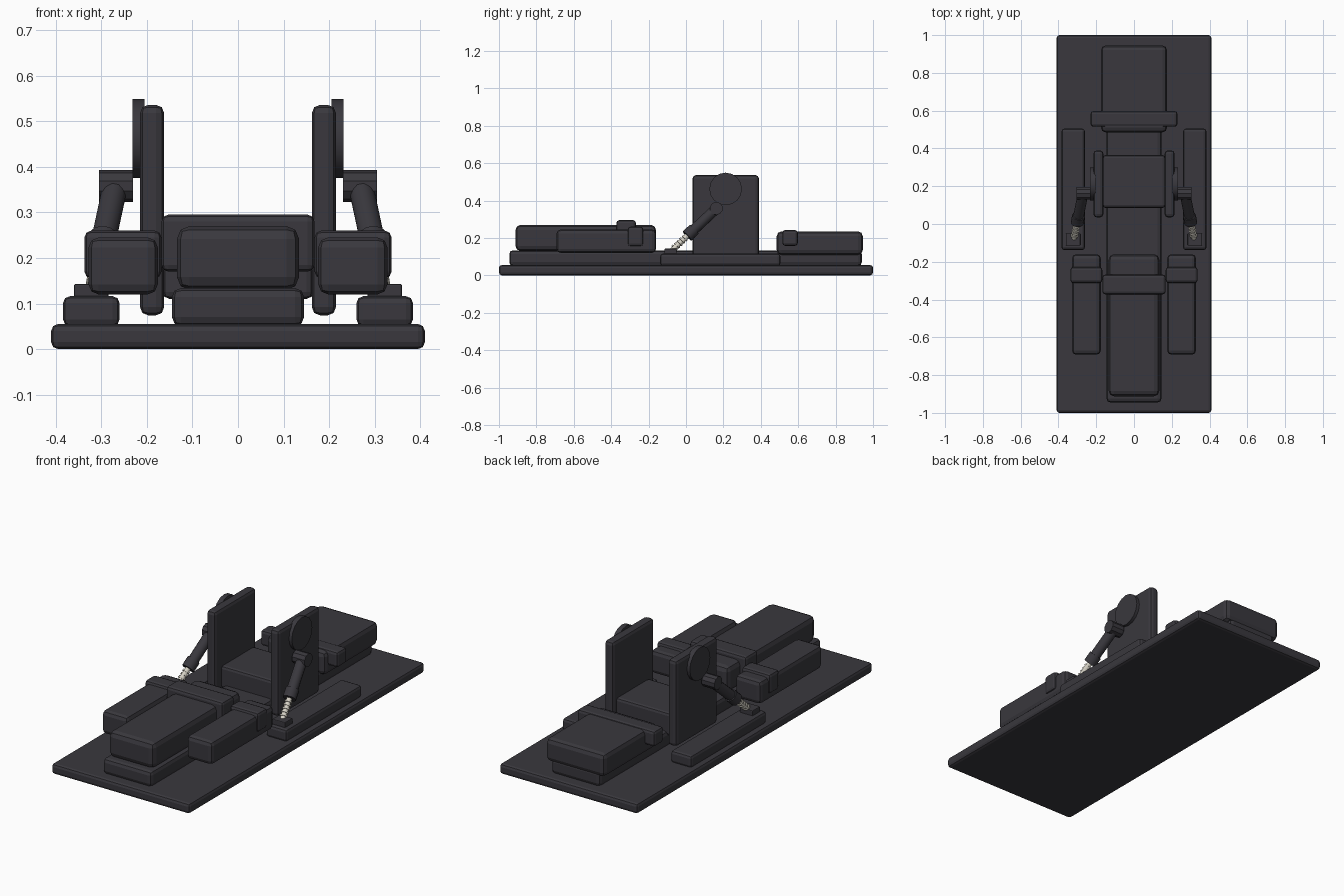
import bpy
import math
from mathutils import Vector

cube = bpy.data.objects.get("Cube")
if cube:
    bpy.data.objects.remove(cube, do_unlink=True)


def material(name, rgb, rough):
    m = bpy.data.materials.new(name)
    m.use_nodes = True
    m.diffuse_color = (*rgb, 1)
    bsdf = m.node_tree.nodes["Principled BSDF"]
    bsdf.inputs["Base Color"].default_value = (*rgb, 1)
    bsdf.inputs["Roughness"].default_value = rough
    return m


DARK = material("dark charcoal", (0.041, 0.039, 0.047), 0.6)
PALE = material("pale metal", (0.68, 0.65, 0.57), 0.4)


def box(name, x, y, z, bevel):
    """Chamfered block given as (min, max) along each axis."""
    centre = [sum(r) / 2 for r in (x, y, z)]
    bpy.ops.mesh.primitive_cube_add(size=1, location=centre)
    ob = bpy.context.object
    ob.name = name
    ob.scale = [r[1] - r[0] for r in (x, y, z)]
    bpy.ops.object.transform_apply(location=False, rotation=False, scale=True)
    ob.data.materials.append(DARK)
    if bevel:
        mod = ob.modifiers.new("chamfer", "BEVEL")
        mod.width = bevel
        mod.segments = 2
    return ob


def tube(name, a, b, radius, mat=DARK, sides=12):
    """Cylinder running from point a to point b."""
    a, b = Vector(a), Vector(b)
    d = b - a
    bpy.ops.mesh.primitive_cylinder_add(vertices=sides, radius=radius,
                                        depth=d.length, location=(a + b) / 2)
    ob = bpy.context.object
    ob.name = name
    ob.rotation_euler = d.to_track_quat("Z", "Y").to_euler()
    ob.data.materials.append(mat)
    bpy.ops.object.shade_smooth_by_angle(angle=math.radians(35))
    return ob


# Base and central spine
box("base_plate", (-0.41, 0.41), (-1, 1), (0, 0.055), 0.015)
box("spine_rail", (-0.145, 0.145), (-0.945, 0.94), (0.05, 0.134), 0.02)

# Long front block with its strap
box("front_block", (-0.134, 0.134), (-0.912, -0.16), (0.13, 0.27), 0.028)
box("front_strap", (-0.168, 0.168), (-0.372, -0.268), (0.17, 0.295), 0.015)

# Seat between the upright plates
box("middle_seat", (-0.165, 0.165), (0.085, 0.365), (0.11, 0.232), 0.015)

# Rear block with its strap
box("rear_block", (-0.175, 0.175), (0.485, 0.945), (0.11, 0.235), 0.025)
box("rear_strap", (-0.23, 0.23), (0.515, 0.598), (0.158, 0.242), 0.015)


def span(s, a, b):
    return tuple(sorted((s * a, s * b)))


# Paired parts
for side, s in (("left", 1), ("right", -1)):
    box(side + "_front_block", span(s, 0.176, 0.328), (-0.692, -0.16), (0.12, 0.245), 0.022)
    box(side + "_front_strap", span(s, 0.168, 0.337), (-0.312, -0.228), (0.155, 0.26), 0.015)
    box(side + "_side_rail", span(s, 0.26, 0.384), (-0.138, 0.505), (0.05, 0.116), 0.015)
    box(side + "_upright_plate", span(s, 0.162, 0.215), (0.035, 0.39), (0.074, 0.536), 0.018)

    # Pivot disc and knuckle
    tube(side + "_pivot_disc", (s * 0.205, 0.212, 0.462), (s * 0.232, 0.212, 0.462), 0.087, sides=16)
    tube(side + "_knuckle", (s * 0.23, 0.162, 0.358), (s * 0.305, 0.162, 0.358), 0.035, sides=10)

    # Piston arm leaning forward and outward to its foot
    top = Vector((s * 0.27, 0.16, 0.355))
    foot = Vector((s * 0.32, -0.088, 0.122))
    at = lambda t: top.lerp(foot, t)
    tube(side + "_piston_sleeve", at(0), at(0.62), 0.028)
    tube(side + "_piston_collar", at(0.47), at(0.62), 0.034)
    tube(side + "_piston_rod", at(0.6), at(1), 0.014, PALE)
    for i in range(5):
        t = 0.66 + 0.055 * i
        tube(f"{side}_rod_ring_{i + 1}", at(t), at(t + 0.025), 0.019, PALE)

    # Foot mount
    box(side + "_foot_mount", span(s, 0.284, 0.36), (-0.115, -0.05), (0.11, 0.143), 0.004)
